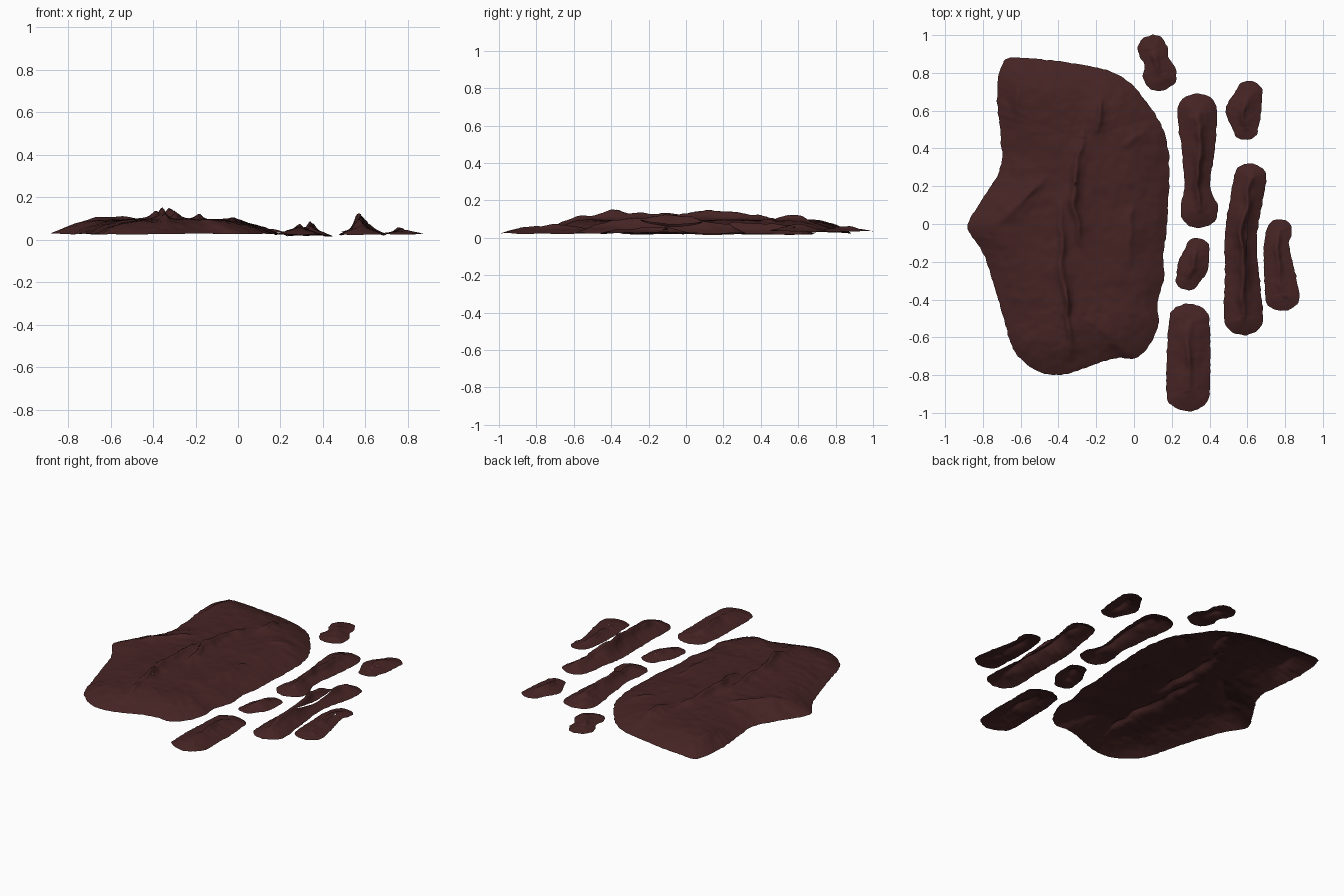
import bpy, bmesh, math
from mathutils import Vector, noise

if "Cube" in bpy.data.objects:
    bpy.data.objects.remove(bpy.data.objects["Cube"])

crust = bpy.data.materials.new("dark red brown crust")
crust.diffuse_color = (0.060, 0.017, 0.017, 1)
crust.use_nodes = True
crust.node_tree.nodes["Principled BSDF"].inputs["Base Color"].default_value = crust.diffuse_color


def closed_curve(p, n):
    """Evenly spaced samples of a smooth closed loop through points p."""
    k, dense = len(p), []
    for i in range(k):
        a, b, c, d = p[i - 1], p[i], p[(i + 1) % k], p[(i + 2) % k]
        for j in range(30):
            t = j / 30
            dense.append(0.5 * (2 * b + (c - a) * t + (2 * a - 5 * b + 4 * c - d) * t * t
                                + (3 * b - a - 3 * c + d) * t ** 3))
    dense.append(dense[0])
    lengths = [(b - a).length for a, b in zip(dense, dense[1:])]
    step, out, run, i = sum(lengths) / n, [], 0.0, 0
    for m in range(n):
        while i < len(lengths) - 1 and run + lengths[i] < m * step:
            run += lengths[i]
            i += 1
        f = (m * step - run) / max(lengths[i], 1e-9)
        out.append(dense[i].lerp(dense[i + 1], min(f, 1)))
    return out


def nearest(p, a, b):
    """Closest point to p on segment a-b."""
    ab = b - a
    return a + ab * max(0, min(1, (p - a).dot(ab) / ab.length_squared))


def slab(name, outline, spine, ridges, edge, rise, slope, n, rings):
    """Open crust sheet: outline rings shrink to a spine, raised by dome, ridges and noise."""

    def height(p, d):
        u, fade = min(d / slope, 1), min(d / 0.06, 1)
        v = Vector((p.x, p.y, 0.3))
        w = p + 0.02 * Vector((noise.noise(v * 11), noise.noise(v * 11 + Vector((7, 3, 1)))))
        z = edge + rise * (1 - (1 - u) ** 2)
        for h, line in ridges:
            best = min((w - nearest(w, a, b)).length for a, b in zip(line, line[1:])) / 0.016
            # ridges are highest mid-length and sink towards their ends
            run = line[-1] - line[0]
            s = max(-1, min(1, 2 * (p - line[0]).dot(run) / run.length_squared - 1))
            vary = (0.85 + 0.6 * noise.noise(v * 9)) * (1.1 - 0.75 * s * s)
            z += fade * h * vary * (0.55 * math.exp(-best ** 2) + 0.45 * math.exp(-(best / 3) ** 2))
        z += fade * (0.006 * noise.noise(v * 6) + 0.004 * noise.noise(v * 19) + 0.0015 * noise.noise(v * 45))
        return z + (1 - fade) * 0.006 * noise.noise(v * 8)

    bm = bmesh.new()
    loops, loop = [], closed_curve(outline, n)
    for r in range(rings + 1):
        ring, t = [], r / rings
        for p in loop:
            s = nearest(p, *spine)
            ragged = 0.006 * noise.noise(Vector((p.x * 35, p.y * 35, 2)))
            q = (p + (p - s).normalized() * ragged).lerp(s, t)
            ring.append(bm.verts.new((q.x, q.y, height(q, (p - s).length * t))))
        loops.append(ring)
    for a, b in zip(loops, loops[1:]):
        for i in range(n):
            j = (i + 1) % n
            bm.faces.new((a[i], a[j], b[j], b[i]))
    bmesh.ops.remove_doubles(bm, verts=loops[-1], dist=0.005)
    bm.normal_update()
    if sum(f.normal.z * f.calc_area() for f in bm.faces) < 0:
        bmesh.ops.reverse_faces(bm, faces=bm.faces[:])
    me = bpy.data.meshes.new(name)
    bm.to_mesh(me)
    bm.free()
    me.materials.append(crust)
    for f in me.polygons:
        f.use_smooth = True
    bpy.context.collection.objects.link(bpy.data.objects.new(name, me))


def piece(name, edge, peak, *nodes):
    """Rounded strip around an axis of (x, y, radius) nodes, with a ridge along the axis."""
    axis = [Vector(q[:2]) for q in nodes]
    radius = [q[2] for q in nodes]
    left, right = [], []
    for i, (p, r) in enumerate(zip(axis, radius)):
        d = (axis[min(i + 1, len(axis) - 1)] - axis[max(i - 1, 0)]).normalized()
        side = Vector((-d.y, d.x))
        left.append(p + side * r)
        right.append(p - side * r)

    def cap(p, d, r):
        side = Vector((-d.y, d.x))
        return [p + (d + side) * r * 0.74, p + d * r, p + (d - side) * r * 0.74]

    head = cap(axis[-1], (axis[-1] - axis[-2]).normalized(), radius[-1])
    tail = cap(axis[0], (axis[0] - axis[1]).normalized(), radius[0])
    outline = left + head + right[::-1] + tail
    slab(name, outline, (axis[0], axis[-1]), [(peak, axis)], edge, peak * 0.55, 0.11, 180, 18)


# large crust plate
plate_outline = [Vector(q) for q in (
    (-.70, .84), (-.60, .88), (-.13, .81), (.07, .64), (.18, .40), (.175, 0), (.155, -.16), (.16, -.27),
    (.125, -.42), (.125, -.55), (.03, -.70), (-.12, -.715), (-.42, -.80), (-.62, -.69), (-.70, -.46),
    (-.79, -.175), (-.88, -.02), (-.82, .106), (-.71, .29), (-.705, .46), (-.725, .66))]
plate_ridges = []


def crease(h, *pts):
    plate_ridges.append((h, [Vector(q) for q in pts]))


crease(.046, (-.40, .10), (-.385, -.20), (-.33, -.66))
crease(.048, (-.28, .45), (-.32, .20), (-.29, -.11))
crease(.028, (-.175, .66), (-.195, .48))
crease(.020, (-.48, .24), (-.71, .01))
crease(.015, (-.015, .10), (-.03, -.19))
crease(.016, (-.60, .80), (-.62, .58))
crease(.014, (.06, .50), (-.07, .41))
slab("main_plate", plate_outline, (Vector((-.30, .45)), Vector((-.34, -.40))),
     plate_ridges, .028, .066, .27, 360, 50)

# small broken pieces beside the plate
piece("back_chip", .035, .020, (.10, .92, .078), (.12, .86, .068), (.135, .795, .09))
piece("inner_back_strip", .018, .043, (.335, .585, .105), (.34, .37, .085), (.335, .20, .068), (.345, .08, .10))
piece("outer_back_chip", .035, .026, (.61, .685, .072), (.58, .60, .095), (.59, .515, .07))
piece("outer_long_strip", .023, .056, (.615, .235, .085), (.567, -.05, .085), (.572, -.27, .09), (.58, -.485, .103))
piece("far_side_strip", .028, .022, (.77, -.04, .065), (.755, -.13, .068), (.785, -.37, .09))
piece("inner_small_chip", .020, .026, (.335, -.14, .065), (.315, -.22, .08), (.285, -.285, .065))
piece("front_strip", .023, .034, (.292, -.53, .108), (.286, -.875, .115))
